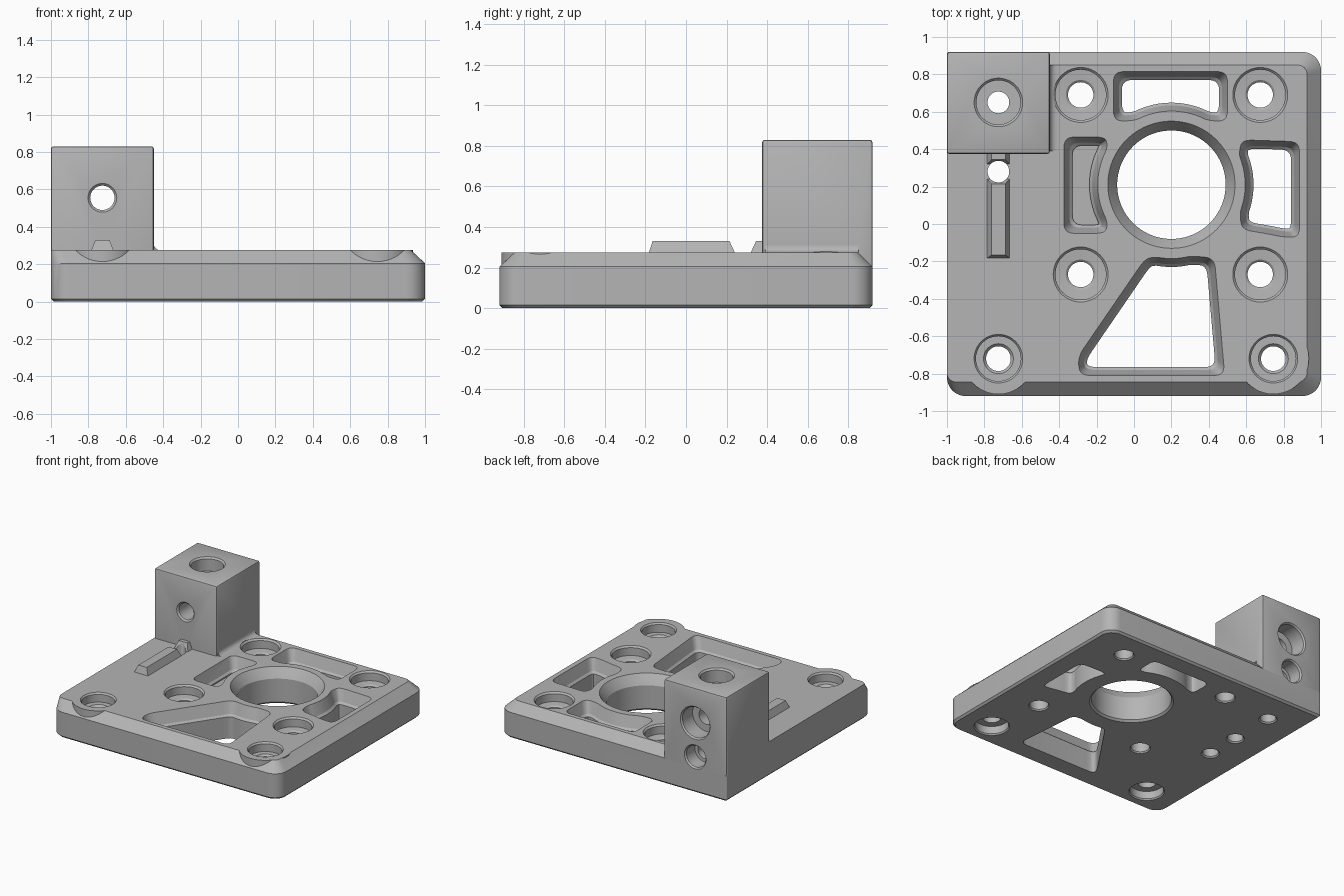
import bpy, bmesh, math
from mathutils import Vector, Matrix

cube = bpy.data.objects.get("Cube")
if cube:
    bpy.data.objects.remove(cube, do_unlink=True)

TOP = 0.275
HOLE = Vector((0.2, 0.21))
GUIDE_X = -0.725

grey = bpy.data.materials.new("plain_grey")
grey.use_nodes = True
grey.diffuse_color = (0.46, 0.46, 0.46, 1)
grey.node_tree.nodes["Principled BSDF"].inputs["Base Color"].default_value = grey.diffuse_color


def finish(name, bm):
    bmesh.ops.recalc_face_normals(bm, faces=bm.faces)
    mesh = bpy.data.meshes.new(name)
    bm.to_mesh(mesh)
    bm.free()
    mesh.materials.append(grey)
    ob = bpy.data.objects.new(name, mesh)
    bpy.context.collection.objects.link(ob)
    return ob


def loft(name, rings, matrix=None):
    """Closed solid through rings of (2D outline, height)."""
    bm = bmesh.new()
    loops = [[bm.verts.new((p[0], p[1], z)) for p in pts] for pts, z in rings]
    n = len(loops[0])
    for a, b in zip(loops, loops[1:]):
        for i in range(n):
            j = (i + 1) % n
            bm.faces.new((a[i], a[j], b[j], b[i]))
    bm.faces.new(loops[0])
    bm.faces.new(loops[-1])
    if matrix:
        bm.transform(matrix)
    return finish(name, bm)


def circle(r, n=48):
    return [(r * math.cos(math.tau * i / n), r * math.sin(math.tau * i / n)) for i in range(n)]


def lathe(name, at, profile, along_y=False, n=48):
    """Stepped round solid from (radius, position along axis) pairs."""
    m = Matrix.Translation(at)
    if along_y:
        m = m @ Matrix.Rotation(-math.pi / 2, 4, "X")
    return loft(name, [(circle(r, n), d) for r, d in profile], m)


def rect(x0, x1, y0, y1):
    return [(x0, y0), (x1, y0), (x1, y1), (x0, y1)]


def plate_outline(x0, x1, y0, y1, r, left_r):
    """Rectangle with rounded corners; the back left one is nearly square."""
    pts = []
    corners = [(x0, y0, 1, 1, left_r), (x1, y0, -1, 1, r), (x1, y1, -1, -1, r), (x0, y1, 1, -1, 0.01)]
    for k, (x, y, sx, sy, rad) in enumerate(corners):
        for i in range(9):
            a = math.pi * (1 + k / 2 + i / 16)
            pts.append((x + sx * rad + rad * math.cos(a), y + sy * rad + rad * math.sin(a)))
    return pts


def arc(a0, a1, r=0.395, n=6):
    """Points that follow the central opening."""
    steps = [math.radians(a0 + (a1 - a0) * i / n) for i in range(n + 1)]
    return [(HOLE.x + r * math.cos(a), HOLE.y + r * math.sin(a)) for a in steps]


def inset(pts, d):
    pts = [Vector(p) for p in pts]
    out = []
    for i, p in enumerate(pts):
        e1 = (p - pts[i - 1]).normalized()
        e2 = (pts[(i + 1) % len(pts)] - p).normalized()
        n1, n2 = Vector((-e1.y, e1.x)), Vector((-e2.y, e2.x))
        out.append(p + (n1 + n2) * d / (1 + n1.dot(n2)))
    return out


def soften(pts, t=0.055, n=5):
    """Round every corner of an outline."""
    out = []
    for i, p in enumerate(pts):
        a, b = pts[i - 1] - p, pts[(i + 1) % len(pts)] - p
        s = p + a.normalized() * min(t, 0.45 * a.length)
        e = p + b.normalized() * min(t, 0.45 * b.length)
        for k in range(n + 1):
            u = k / n
            out.append(s * (1 - u) ** 2 + p * 2 * u * (1 - u) + e * u * u)
    return out


def pocket(name, pts, floor):
    steps = [(0, 0.33), (0, TOP), (0.03, 0.185), (0.045, 0.17), (0.045, floor)]
    return loft(name, [(soften(inset(pts, d)), z) for d, z in steps])


# Base plate with chamfered front, right and back edges
body = loft("mounting_plate", [
    (plate_outline(-0.985, 0.985, -0.905, 0.905, 0.09, 0.09), 0),
    (plate_outline(-1, 1, -0.92, 0.92, 0.1, 0.1), 0.015),
    (plate_outline(-1, 1, -0.92, 0.92, 0.1, 0.1), 0.205),
    (plate_outline(-1, 0.925, -0.845, 0.85, 0.05, 0.05), TOP)])

# Tall corner block with softened edges
bm = bmesh.new()
bmesh.ops.create_cube(bm, size=1)
bm.transform(Matrix.Translation((GUIDE_X, 0.6475, 0.465)) @ Matrix.Diagonal((0.55, 0.545, 0.73, 1)))
bmesh.ops.bevel(bm, geom=bm.edges[:], offset=0.013, segments=2, profile=0.5, affect="EDGES")
adds = [finish("corner_block", bm)]

# Fillet where the block meets the plate
curve = [(-0.415 - 0.035 * math.sin(a), 0.31 - 0.035 * math.cos(a))
         for a in (math.pi / 2 * i / 6 for i in range(7))]
side = [(-0.48, 0.31), (-0.48, 0.25), (-0.415, 0.25)] + curve
stand = Matrix.Translation((0, 0.85, 0)) @ Matrix.Rotation(math.pi / 2, 4, "X")
adds.append(loft("block_fillet", [(side, 0), (side, 0.46)], stand))

# Guide ridge in two pieces
for name, y0, y1, t0, t1 in (("guide_ridge", -0.187, 0.247, -0.165, 0.215),
                             ("guide_ridge_end", 0.313, 0.42, 0.345, 0.42)):
    adds.append(loft(name, [(rect(GUIDE_X - 0.066, GUIDE_X + 0.066, y0, y1), 0.26),
                            (rect(GUIDE_X - 0.037, GUIDE_X + 0.037, t0, t1), 0.33)]))

# Bosses around the front screw holes
front_screws = [(GUIDE_X, -0.72), (0.745, -0.72)]
for x, y in front_screws:
    adds.append(lathe("screw_boss", (x, y, 0), [(0.19, 0.1), (0.19, TOP)]))

# Central opening
cuts = [lathe("central_opening", (*HOLE, 0),
              [(0.305, -0.1), (0.305, 0), (0.29, 0.015), (0.29, 0.2), (0.305, 0.225),
               (0.34, TOP), (0.34, 0.4)], n=96)]

# Four stepped mounting holes
for x in (-0.285, 0.675):
    for y in (-0.27, 0.69):
        cuts.append(lathe("mounting_hole", (x, y, 0),
                          [(0.075, -0.1), (0.075, 0), (0.068, 0.01), (0.068, 0.185), (0.08, 0.195),
                           (0.135, 0.2), (0.135, 0.262), (0.147, TOP), (0.147, 0.33)]))

# Front screw holes, counterbored on both sides
for x, y in front_screws:
    cuts.append(lathe("screw_hole", (x, y, 0),
                      [(0.13, -0.1), (0.13, 0), (0.122, 0.01), (0.122, 0.07), (0.066, 0.0701),
                       (0.066, 0.185), (0.08, 0.2), (0.12, 0.201), (0.12, 0.262),
                       (0.13, TOP), (0.13, 0.4)]))

# Vertical holes along the guide line
cuts.append(lathe("block_top_hole", (GUIDE_X, 0.65, 0),
                  [(0.068, -0.1), (0.068, 0), (0.058, 0.01), (0.058, 0.72), (0.118, 0.721),
                   (0.118, 0.817), (0.13, 0.83), (0.13, 1)]))
cuts.append(lathe("guide_hole", (GUIDE_X, 0.28, 0),
                  [(0.068, -0.1), (0.068, 0), (0.058, 0.01), (0.058, 0.5)]))
cuts.append(lathe("underside_hole", (GUIDE_X, 0, 0),
                  [(0.068, -0.1), (0.068, 0), (0.058, 0.01), (0.058, 0.2)]))

# Block holes running front to back
cuts.append(lathe("block_cross_hole", (GUIDE_X, 0, 0.555),
                  [(0.077, 0.3), (0.077, 0.375), (0.065, 0.387), (0.065, 0.78), (0.12, 0.781),
                   (0.12, 0.908), (0.13, 0.92), (0.13, 1)], along_y=True))
cuts.append(lathe("block_lower_hole", (GUIDE_X, 0, 0.285),
                  [(0.06, 0.45), (0.06, 0.8), (0.085, 0.801), (0.085, 0.908),
                   (0.095, 0.92), (0.095, 1)], along_y=True))

# Lightening pockets around the opening
cuts += [
    pocket("back_pocket", [(0.5, 0.815), (-0.11, 0.815), (-0.11, 0.55)] + arc(120, 60) + [(0.5, 0.55)], -0.1),
    pocket("side_pocket", [(0.885, 0.44), (0.575, 0.45)] + arc(24, -22)
           + [(0.575, -0.03), (0.7, -0.05), (0.8, -0.07), (0.885, -0.07)], -0.1),
    pocket("blind_pocket", [(-0.375, 0.465), (-0.375, -0.05), (-0.15, -0.05)]
           + arc(210, 150) + [(-0.15, 0.465)], 0.16),
    pocket("front_pocket", [(0.43, -0.18)] + arc(285, 258)
           + [(0.06, -0.185), (-0.3, -0.71), (-0.29, -0.81), (0.485, -0.81)], -0.1)]

# Join the solids, cut the openings, then drop the helpers
for operation, parts in (("UNION", adds), ("DIFFERENCE", cuts)):
    for part in parts:
        part.hide_render = True
        mod = body.modifiers.new(part.name, "BOOLEAN")
        mod.operation, mod.solver, mod.object = operation, "EXACT", part
bpy.context.view_layer.update()
deps = bpy.context.evaluated_depsgraph_get()
solid = bpy.data.meshes.new_from_object(body.evaluated_get(deps))
body.modifiers.clear()
body.data = solid
for part in adds + cuts:
    bpy.data.objects.remove(part, do_unlink=True)
solid.materials.clear()
solid.materials.append(grey)
for poly in solid.polygons:
    poly.material_index = 0

for ob in bpy.context.selected_objects:
    ob.select_set(False)
body.select_set(True)
bpy.context.view_layer.objects.active = body
bpy.ops.object.shade_smooth_by_angle(angle=math.radians(25))
